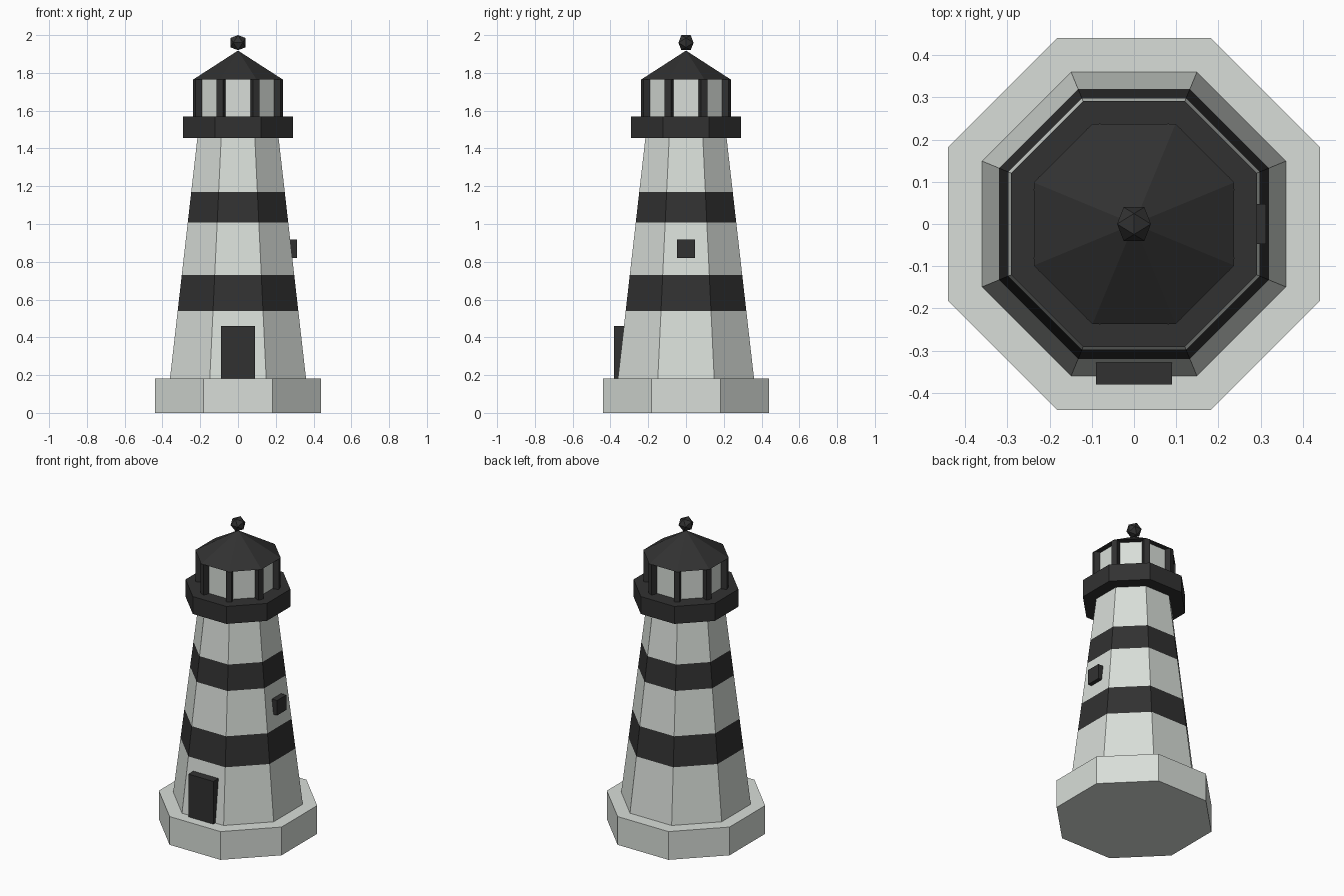
import bpy
import bmesh
import math
from mathutils import Vector, Matrix

old = bpy.data.objects.get("Cube")
if old:
    bpy.data.objects.remove(old, do_unlink=True)

SIDES = 8
STEP = math.tau / SIDES


def material(name, rgb):
    mat = bpy.data.materials.new(name)
    mat.use_nodes = True
    mat.diffuse_color = (*rgb, 1)
    mat.node_tree.nodes["Principled BSDF"].inputs["Base Color"].default_value = (*rgb, 1)
    return mat


white = material("chalk_white", (0.69, 0.73, 0.69))
black = material("charcoal_black", (0.031, 0.031, 0.031))


def finish(name, bm, *mats):
    bmesh.ops.recalc_face_normals(bm, faces=bm.faces)
    mesh = bpy.data.meshes.new(name)
    bm.to_mesh(mesh)
    bm.free()
    for mat in mats:
        mesh.materials.append(mat)
    obj = bpy.data.objects.new(name, mesh)
    bpy.context.collection.objects.link(obj)
    return obj


def octagon(name, rings, mats, apex=None, is_band=None):
    """Stack octagonal rings (distance to flat side, height), optionally ending in a point."""
    bm = bmesh.new()
    loops = []
    for apothem, z in rings:
        r = apothem / math.cos(STEP / 2)
        loops.append([bm.verts.new((r * math.cos((i + 0.5) * STEP),
                                    r * math.sin((i + 0.5) * STEP), z)) for i in range(SIDES)])
    bm.faces.new(loops[0])
    for k, (low, high) in enumerate(zip(loops, loops[1:])):
        for i in range(SIDES):
            j = (i + 1) % SIDES
            face = bm.faces.new((low[i], low[j], high[j], high[i]))
            face.material_index = int(bool(is_band and is_band(k)))
    if apex is None:
        bm.faces.new(loops[-1])
    else:
        tip = bm.verts.new((0, 0, apex))
        for i in range(SIDES):
            bm.faces.new((loops[-1][i], loops[-1][(i + 1) % SIDES], tip))
    return finish(name, bm, *mats)


def box(name, low, high, mat, turn=0):
    low, high = Vector(low), Vector(high)
    bm = bmesh.new()
    bmesh.ops.create_cube(bm, size=1)
    bmesh.ops.scale(bm, vec=high - low, verts=bm.verts)
    bmesh.ops.translate(bm, vec=(low + high) / 2, verts=bm.verts)
    bmesh.ops.rotate(bm, cent=(0, 0, 0), matrix=Matrix.Rotation(turn, 3, "Z"), verts=bm.verts)
    return finish(name, bm, mat)


# Plinth
octagon("plinth", [(0.44, 0), (0.44, 0.183)], [white])

# Tapered tower, every second section is a dark band
BOTTOM, TOP = 0.183, 1.455
heights = [BOTTOM, 0.54, 0.73, 1.008, 1.17, TOP]
taper = [(0.36 - 0.145 * (z - BOTTOM) / (TOP - BOTTOM), z) for z in heights]
octagon("tower", taper, [white, black], is_band=lambda k: k % 2 == 1)

# Gallery, lantern room and roof
octagon("gallery", [(0.291, TOP), (0.291, 1.568)], [black])
octagon("lantern_glass", [(0.2, 1.568), (0.2, 1.765)], [white])
for i in range(SIDES):
    box(f"lantern_post_{i + 1}", (0.215, -0.018, 1.568), (0.251, 0.018, 1.765),
        black, (i + 0.5) * STEP)
octagon("roof", [(0.237, 1.765)], [black], apex=1.918)

# Finial ball: icosahedron from three crossed golden rectangles
bm = bmesh.new()
long, short = 0.04, 0.0247
for a in (-long, long):
    for b in (-short, short):
        for corner in ((0, b, a), (b, a, 0), (a, 0, b)):
            bm.verts.new(Vector(corner) + Vector((0, 0, 1.96)))
bmesh.ops.convex_hull(bm, input=bm.verts)
finish("finial_ball", bm, black)

# Door on the front and window on the left side
box("door", (-0.09, -0.38, BOTTOM), (0.09, -0.3, 0.46), black)
box("window", (0.26, -0.047, 0.82), (0.313, 0.047, 0.917), black)
